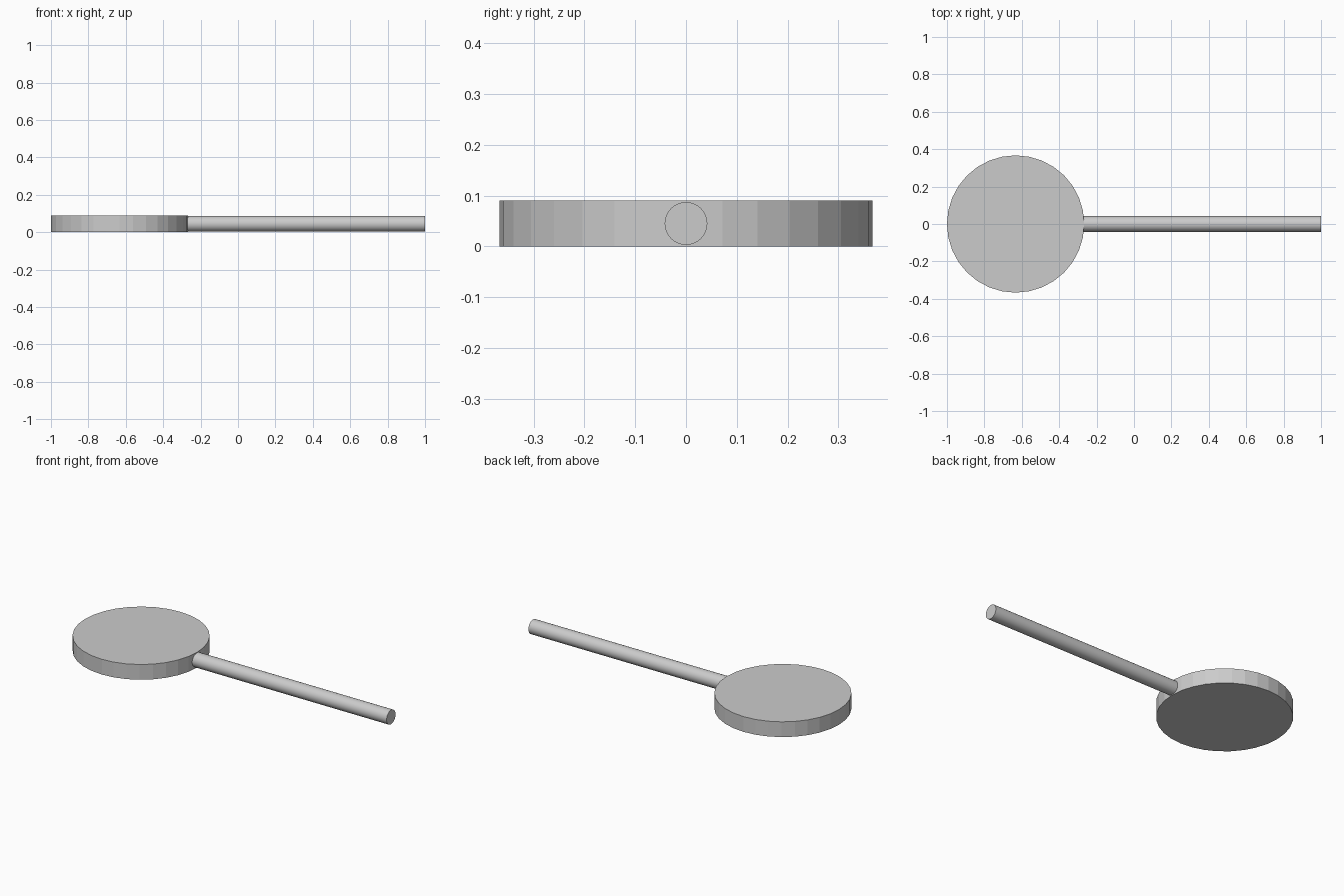
import bpy
import math

cube = bpy.data.objects.get("Cube")
if cube:
    bpy.data.objects.remove(cube, do_unlink=True)

# Single light grey material
grey = bpy.data.materials.new("light grey")
grey.use_nodes = True
colour = (0.6, 0.6, 0.6, 1)
grey.diffuse_color = colour
grey.node_tree.nodes["Principled BSDF"].inputs["Base Color"].default_value = colour

THICKNESS = 0.09
HEAD_RADIUS = 0.367
HEAD_X = HEAD_RADIUS - 1
ROD_START = HEAD_X + HEAD_RADIUS - 0.01
ROD_END = 1.0


def cylinder(name, radius, depth, location, rotation=(0, 0, 0)):
    bpy.ops.mesh.primitive_cylinder_add(
        vertices=32, radius=radius, depth=depth, location=location, rotation=rotation)
    obj = bpy.context.object
    obj.name = name
    obj.data.materials.append(grey)
    return obj


# Flat round head with faceted rim
cylinder("round_head", HEAD_RADIUS, THICKNESS, (HEAD_X, 0, THICKNESS / 2))

# Smooth straight handle, set slightly into the rim
cylinder("handle", 0.042, ROD_END - ROD_START,
         ((ROD_START + ROD_END) / 2, 0, THICKNESS / 2), (0, math.pi / 2, 0))
bpy.ops.object.shade_smooth_by_angle(angle=math.radians(30))
